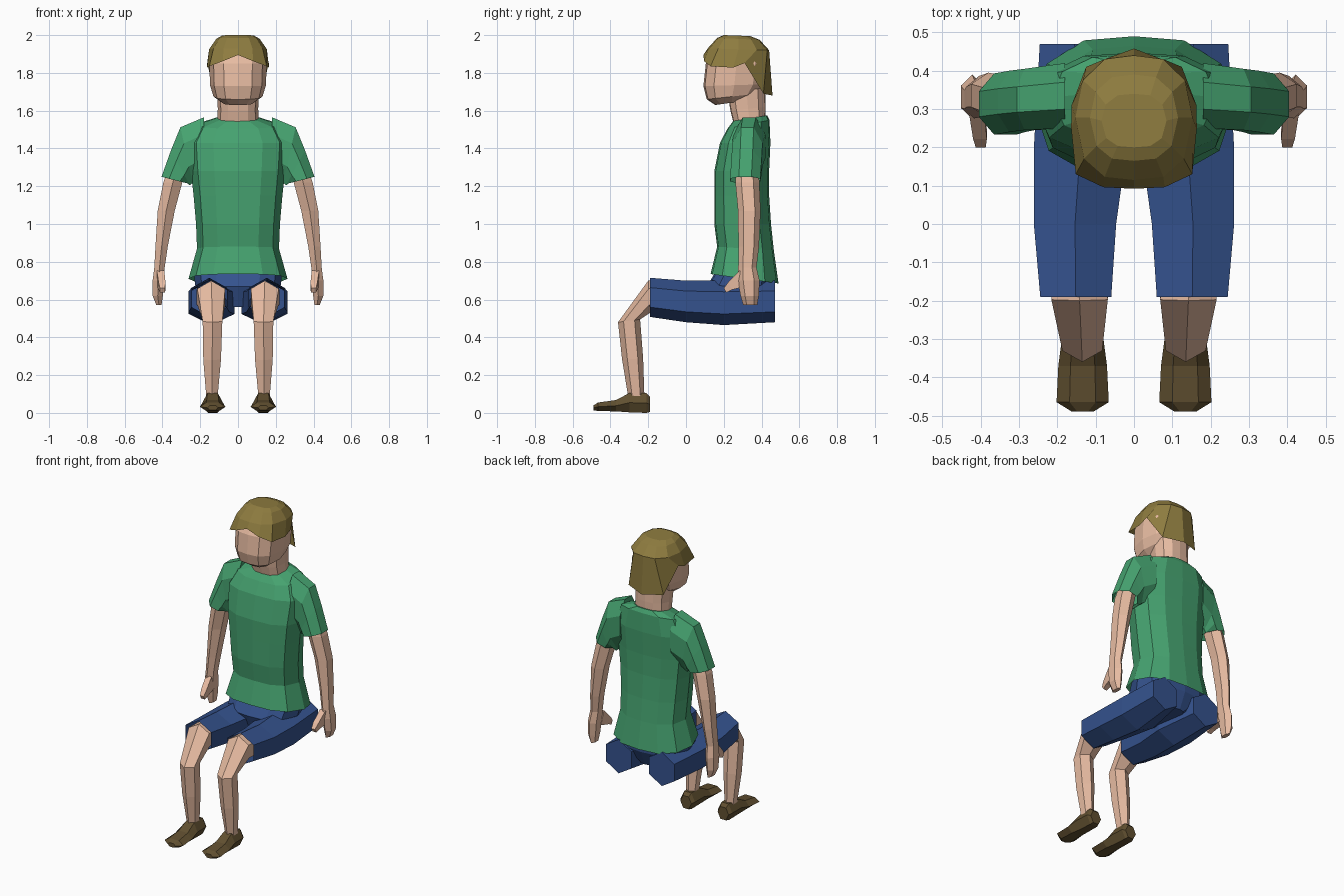
import bpy, bmesh, math
from mathutils import Vector as V


def material(name, rgb):
    m = bpy.data.materials.new(name)
    m.diffuse_color = (*rgb, 1)
    return m


SKIN = material("skin", (0.80, 0.50, 0.36))
GREEN = material("green_cloth", (0.06, 0.36, 0.16))
BLUE = material("blue_cloth", (0.035, 0.085, 0.27))
HAIR = material("hair", (0.27, 0.20, 0.05))
SHOE = material("shoe_leather", (0.12, 0.08, 0.03))


def loft(name, rings, mat, caps=(True, True)):
    """Skin a list of equal-length point rings with flat faces."""
    bm = bmesh.new()
    vs = [[bm.verts.new(p) for p in r] for r in rings]
    n = len(vs[0])
    for a, b in zip(vs, vs[1:]):
        for i in range(n):
            j = (i + 1) % n
            bm.faces.new((a[i], a[j], b[j], b[i]))
    if caps[0]:
        bm.faces.new(vs[0][::-1])
    if caps[1]:
        bm.faces.new(vs[-1])
    bmesh.ops.recalc_face_normals(bm, faces=bm.faces)
    me = bpy.data.meshes.new(name)
    bm.to_mesh(me)
    bm.free()
    me.materials.append(mat)
    ob = bpy.data.objects.new(name, me)
    bpy.context.collection.objects.link(ob)
    return ob


def sym(half):
    """Close a half outline (front centre to back centre) by mirroring in x."""
    return half + [(-x, y, z) for x, y, z in half[-2:0:-1]]


SHAPE = [(0, -1), (.5, -.95), (.85, -.66), (1, 0), (.87, .6), (.5, .94), (0, 1)]


def body_ring(zf, zb, hw, yf, yb):
    """Rounded horizontal section, tilted from front height to back height."""
    c, h = (yf + yb) / 2, (yb - yf) / 2
    return sym([(hw * u, c + h * v, zf + (zb - zf) * (v + 1) / 2) for u, v in SHAPE])


def tube(name, secs, n, mat, caps=(True, True), flat=False):
    """Pair of limbs; each section is two opposite points plus a half width vector."""
    off = math.pi / n if flat else 0
    k = 1 / math.cos(off)
    for side, s in (("left", 1), ("right", -1)):
        rings = []
        for p, q, w in secs:
            p, q, w = V(p), V(q), V(w)
            ring = []
            for i in range(n):
                t = off + math.tau * i / n
                r = (p + q) / 2 + (p - q) / 2 * math.cos(t) * k + w * math.sin(t) * k
                ring.append((s * r.x, r.y, r.z))
            rings.append(ring)
        loft(f"{side}_{name}", rings, mat, caps)


# Shirt body, hem to neckline
loft("shirt_body", [body_ring(*r) for r in (
    (.735, .685, .262, .13, .49),
    (.88, .86, .217, .165, .465),
    (1.0, 1.0, .222, .15, .45),
    (1.15, 1.15, .235, .15, .44),
    (1.28, 1.28, .25, .15, .44),
    (1.43, 1.43, .26, .18, .447),
    (1.505, 1.55, .215, .22, .442),
    (1.545, 1.575, .112, .25, .43))], GREEN, (False, True))

# Sleeves: outer point, inner point, half depth
tube("sleeve", [((xo, y, zo), (xi, y, zi), (0, d, 0)) for xo, zo, xi, zi, y, d in (
    (.18, 1.565, .18, 1.26, .335, .085),
    (.305, 1.512, .24, 1.22, .325, .08),
    (.355, 1.39, .255, 1.205, .32, .08),
    (.405, 1.25, .268, 1.215, .313, .08))], 8, GREEN, (True, False), True)

# Arms and hands
tube("arm", [((xo, y, z), (xi, y, z), (0, d, 0)) for z, xo, xi, y, d in (
    (1.40, .33, .25, .32, .05),
    (1.22, .395, .295, .325, .055),
    (1.07, .425, .335, .335, .052),
    (.88, .437, .372, .332, .047),
    (.77, .443, .388, .325, .042),
    (.70, .452, .392, .332, .05),
    (.62, .452, .398, .337, .042),
    (.57, .432, .405, .34, .032))], 6, SKIN, flat=True)
tube("thumb", [((x, y1, z1), (x, y2, z2), (w, 0, 0)) for x, y1, z1, y2, z2, w in (
    (.41, .285, .755, .315, .67, .02),
    (.402, .222, .69, .245, .652, .018),
    (.40, .20, .66, .212, .637, .013))], 4, SKIN, flat=True)

# Shorts: seat and legs
loft("shorts_seat", [body_ring(*r) for r in (
    (.56, .56, .07, .15, .42),
    (.67, .66, .225, .11, .468),
    (.76, .74, .235, .165, .47),
    (.85, .85, .185, .20, .43))], BLUE)
tube("shorts_leg", [((x, y, zt), (x, y, zb), (w, 0, 0)) for y, x, w, zt, zb in (
    (.47, .155, .105, .70, .48),
    (.20, .14, .14, .70, .465),
    (0, .154, .124, .70, .48),
    (-.19, .152, .107, .715, .508))], 6, BLUE, (True, False))

# Bare legs: front point, back point, half width
tube("leg", [((x, yf, zf), (x, yb, zb), (w, 0, 0)) for x, yf, zf, yb, zb, w in (
    (.145, -.10, .695, -.10, .53, .085),
    (.142, -.20, .70, -.19, .53, .085),
    (.135, -.36, .48, -.243, .495, .06),
    (.137, -.338, .28, -.227, .29, .054),
    (.138, -.305, .08, -.22, .08, .034))], 6, SKIN)

# Shoes, heel to toe
tube("shoe", [((.134, y, zt), (.134, y, zb), (w, 0, 0)) for y, zt, zb, w in (
    (-.19, .085, .005, .034),
    (-.21, .105, 0, .044),
    (-.30, .105, .003, .047),
    (-.37, .068, .008, .055),
    (-.465, .055, .01, .059),
    (-.49, .04, .014, .024))], 6, SHOE, flat=True)

# Neck and head
loft("neck", [body_ring(*r) for r in (
    (1.50, 1.54, .11, .26, .42),
    (1.60, 1.62, .107, .235, .422),
    (1.70, 1.72, .11, .22, .42))], SKIN)
loft("head", [body_ring(*r) for r in (
    (1.63, 1.655, .085, .155, .33),
    (1.66, 1.69, .13, .11, .38),
    (1.73, 1.74, .148, .092, .42),
    (1.85, 1.85, .152, .105, .43),
    (1.93, 1.93, .12, .15, .40))], SKIN)

# Hair cap with fringe notch, short sides and long back
hem = [(0, .092, 1.895), (.08, .096, 1.862), (.152, .13, 1.835), (.164, .25, 1.828),
       (.163, .31, 1.852), (.125, .41, 1.69), (0, .458, 1.68)]
loft("hair", [sym(hem)] + [body_ring(*r) for r in (
    (1.93, 1.92, .153, .115, .44),
    (1.985, 1.975, .115, .165, .39),
    (2.0, 1.995, .085, .20, .34))], HAIR, (False, True))
